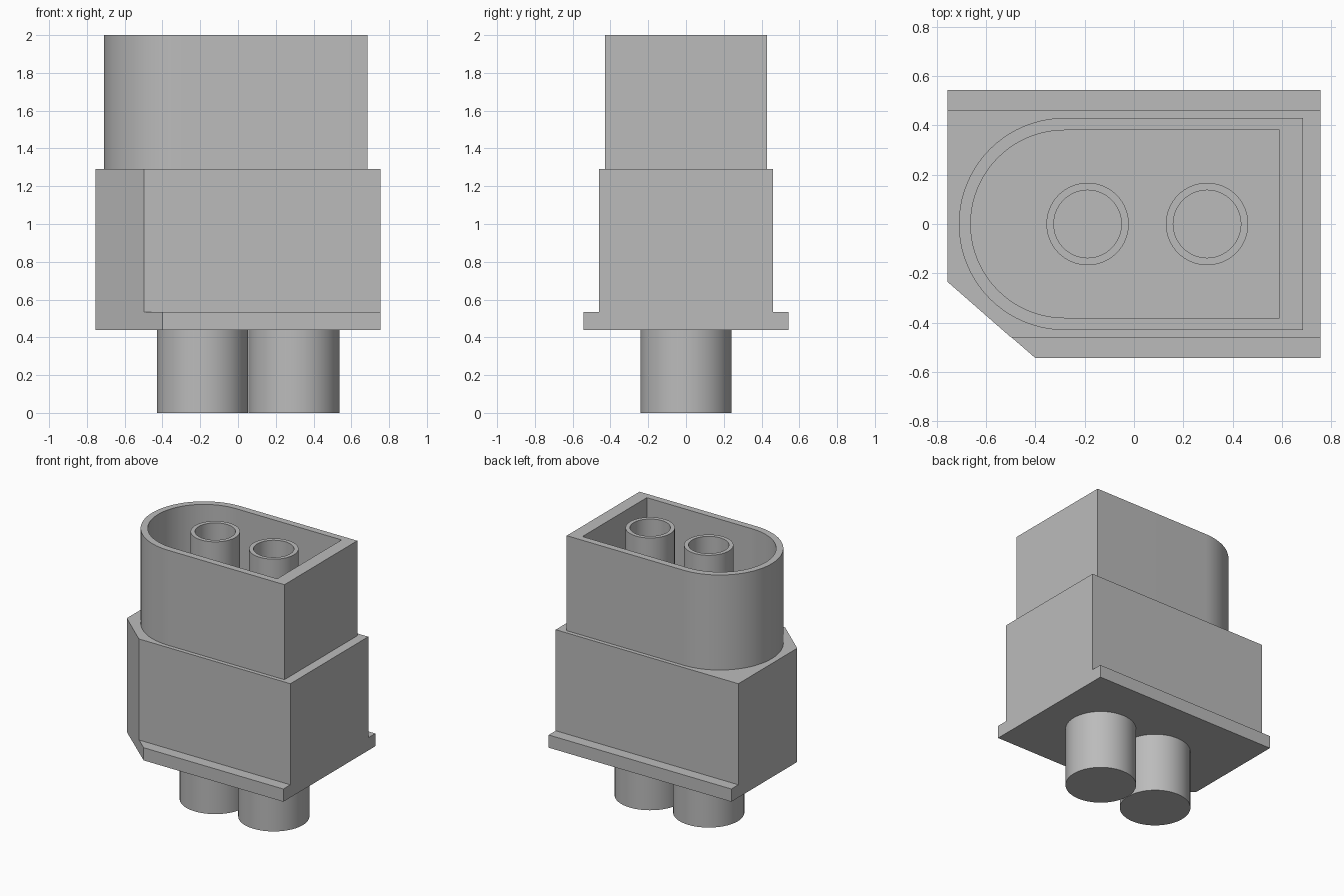
import bpy, bmesh
from math import pi, sin, cos, radians

cube = bpy.data.objects.get("Cube")
if cube:
    bpy.data.objects.remove(cube, do_unlink=True)

grey = bpy.data.materials.new("plain_grey")
grey.use_nodes = True
grey.diffuse_color = (0.5, 0.5, 0.5, 1)
grey.node_tree.nodes["Principled BSDF"].inputs["Base Color"].default_value = (0.5, 0.5, 0.5, 1)


def circle(cx, r, n=64):
    return [(cx + r * cos(2 * pi * i / n), r * sin(2 * pi * i / n)) for i in range(n)]


def d_shape(cx, r, end, n=40):
    """Half circle on the -x side, square corners at x = end."""
    arc = [pi / 2 + pi * i / n for i in range(n + 1)]
    return [(end, r)] + [(cx + r * cos(a), r * sin(a)) for a in arc] + [(end, -r)]


def clipped_plate(half_y, clip_x):
    """Rectangle with its front -x corner cut off."""
    w = 0.755
    return [(w, half_y), (-w, half_y), (-w, -0.235), (clip_x, -half_y), (w, -half_y)]


def loft(name, sections):
    """Skin a stack of (outline, z) sections and cap both ends."""
    bm = bmesh.new()
    rings = [[bm.verts.new((x, y, z)) for x, y in outline] for outline, z in sections]
    for a, b in zip(rings, rings[1:]):
        for i in range(len(a)):
            j = (i + 1) % len(a)
            bm.faces.new((a[i], a[j], b[j], b[i]))
    bm.faces.new(rings[0][::-1])
    bm.faces.new(rings[-1])
    bmesh.ops.recalc_face_normals(bm, faces=bm.faces)
    mesh = bpy.data.meshes.new(name)
    bm.to_mesh(mesh)
    bm.free()
    mesh.materials.append(grey)
    obj = bpy.data.objects.new(name, mesh)
    bpy.context.collection.objects.link(obj)
    bpy.ops.object.select_all(action='DESELECT')
    obj.select_set(True)
    bpy.context.view_layer.objects.active = obj
    bpy.ops.object.shade_smooth_by_angle(angle=radians(30))


def cup(name, outer, inner, base, floor, top):
    loft(name, [(outer, base), (outer, top), (inner, top), (inner, floor)])


# Housing: base flange, main block and hollow shroud
FLANGE_Z, BLOCK_Z, SHROUD_Z, TOP = 0.44, 0.535, 1.29, 2.0
flange = clipped_plate(0.543, -0.4)
block = clipped_plate(0.46, -0.498)
loft("base_flange", [(flange, FLANGE_Z), (flange, BLOCK_Z)])
loft("main_block", [(block, BLOCK_Z), (block, SHROUD_Z)])
cup("shroud", d_shape(-0.28, 0.43, 0.685), d_shape(-0.282, 0.38, 0.59),
    SHROUD_Z, SHROUD_Z + 0.01, TOP)

# Contacts: hollow sockets above, solid terminals below
for side, x in (("right", -0.188), ("left", 0.296)):
    cup(side + "_socket", circle(x, 0.167), circle(x, 0.137),
        SHROUD_Z, SHROUD_Z + 0.02, TOP)
    terminal = circle(x, 0.241)
    loft(side + "_terminal", [(terminal, 0), (terminal, FLANGE_Z)])
